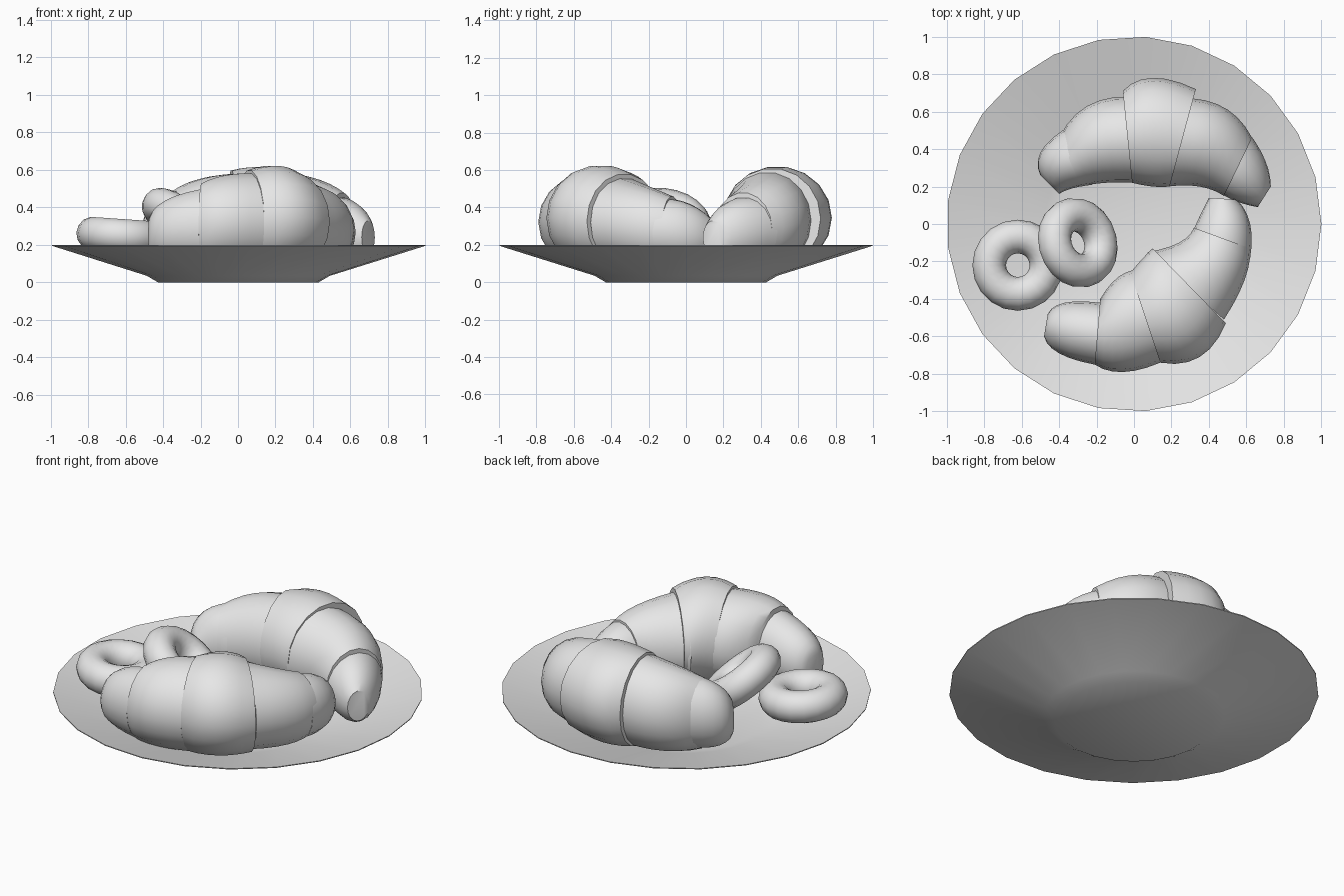
import bpy
import bmesh
from math import sin, cos, pi, radians
from mathutils import Vector

if "Cube" in bpy.data.objects:
    bpy.data.objects.remove(bpy.data.objects["Cube"], do_unlink=True)

# One plain clay colour for everything
clay = bpy.data.materials.new("plain_grey")
clay.use_nodes = True
grey = (0.8, 0.8, 0.8, 1)
clay.diffuse_color = grey
clay.node_tree.nodes["Principled BSDF"].inputs["Base Color"].default_value = grey


def finish(bm, name, angle):
    """Turn a bmesh into a named, smooth shaded object."""
    bmesh.ops.recalc_face_normals(bm, faces=bm.faces)
    mesh = bpy.data.meshes.new(name)
    bm.to_mesh(mesh)
    bm.free()
    mesh.materials.append(clay)
    obj = bpy.data.objects.new(name, mesh)
    bpy.context.collection.objects.link(obj)
    bpy.ops.object.select_all(action="DESELECT")
    obj.select_set(True)
    bpy.context.view_layer.objects.active = obj
    bpy.ops.object.shade_smooth_by_angle(angle=radians(angle))
    return obj


def loft(bm, rings):
    """Skin a run of point rings and cap both ends."""
    loops = [[bm.verts.new(p) for p in ring] for ring in rings]
    for low, high in zip(loops, loops[1:]):
        for i in range(len(low)):
            j = (i + 1) % len(low)
            bm.faces.new((low[i], low[j], high[j], high[i]))
    bm.faces.new(loops[0])
    bm.faces.new(loops[-1])


def circle(radius, z, sides):
    return [Vector((radius * cos(2 * pi * i / sides), radius * sin(2 * pi * i / sides), z))
            for i in range(sides)]


# Plate: thin dish with a small flat foot
plate_profile = [(0.43, 0), (0.49, 0.035), (1, 0.195), (1, 0.2), (0.48, 0.05), (0.41, 0.03)]
bm = bmesh.new()
loft(bm, [circle(r, z, 25) for r, z in plate_profile])
finish(bm, "plate", 35)


# Ring pastries: one lying on the dish, one leaning on it
def ring_pastry(name, location, tilt):
    bpy.ops.mesh.primitive_torus_add(
        major_segments=20, minor_segments=14, major_radius=0.153, minor_radius=0.09,
        location=location, rotation=tilt)
    obj = bpy.context.object
    obj.name = name
    obj.data.materials.append(clay)
    bpy.ops.object.shade_smooth()


ring_pastry("flat_ring_pastry", (-0.62, -0.22, 0.25), (0, radians(4), 0))
ring_pastry("leaning_ring_pastry", (-0.3, -0.1, 0.32), (radians(-6), radians(38), radians(10)))


# Crescent pastries: each rolled layer is lofted through three oval sections,
# given as inner x, y, outer x, y, bottom and top
def oval(section, sides=18):
    ix, iy, ox, oy, low, high = section
    inner, outer = Vector((ix, iy, low)), Vector((ox, oy, low))
    middle, half = (inner + outer) / 2, (outer - inner) / 2
    rise = Vector((0, 0, (high - low) / 2))
    ring = []
    for i in range(sides):
        a = 2 * pi * i / sides
        ring.append(middle + rise + half * cos(a) + rise * sin(a))
    return ring


def blend(a, b, c, t):
    """Smooth curve through three sections, t from 0 to 1."""
    wa, wb, wc = (1 - t) * (1 - 2 * t), 4 * t * (1 - t), t * (2 * t - 1)
    return [wa * p + wb * q + wc * r for p, q, r in zip(a, b, c)]


def crescent(name, layers):
    bm = bmesh.new()
    steps = 6
    for a, b, c in layers:
        loft(bm, [oval(blend(a, b, c, i / steps)) for i in range(steps + 1)])
    finish(bm, name, 40)


crescent("back_crescent_pastry", [
    # right tip, right shoulder, middle, left shoulder, left tip
    [(-.4, .16, -.5, .26, .15, .35), (-.33, .19, -.5, .38, .1, .45), (-.22, .21, -.38, .5, .09, .5)],
    [(-.28, .2, -.4, .46, .08, .49), (-.15, .22, -.25, .63, .07, .555), (.02, .22, -.02, .68, .07, .585)],
    [(-.01, .22, -.06, .71, .07, .6), (.1, .2, .1, .78, .07, .62), (.19, .2, .33, .72, .07, .61)],
    [(.18, .2, .31, .67, .07, .59), (.35, .2, .5, .61, .08, .55), (.48, .15, .63, .46, .09, .48)],
    [(.45, .17, .61, .49, .09, .46), (.55, .12, .7, .34, .1, .42), (.66, .09, .73, .2, .15, .33)],
])

crescent("front_crescent_pastry", [
    # right tip, right shoulder, middle, left shoulder, left tip
    [(-.46, -.48, -.48, -.6, .15, .35), (-.37, -.42, -.4, -.69, .11, .44), (-.18, -.42, -.21, -.75, .09, .5)],
    [(-.18, -.4, -.21, -.75, .08, .53), (-.08, -.28, -.06, -.79, .07, .575), (.04, -.24, .14, -.74, .07, .585)],
    [(-.02, -.26, .14, -.74, .07, .6), (.05, -.18, .35, -.71, .07, .625), (.1, -.13, .49, -.53, .07, .58)],
    [(.07, -.15, .48, -.51, .08, .56), (.24, -.1, .59, -.3, .08, .51), (.32, -.02, .62, -.13, .1, .46)],
    [(.31, -.05, .62, -.18, .1, .45), (.35, .04, .62, 0, .1, .42), (.4, .14, .55, .13, .14, .34)],
])
